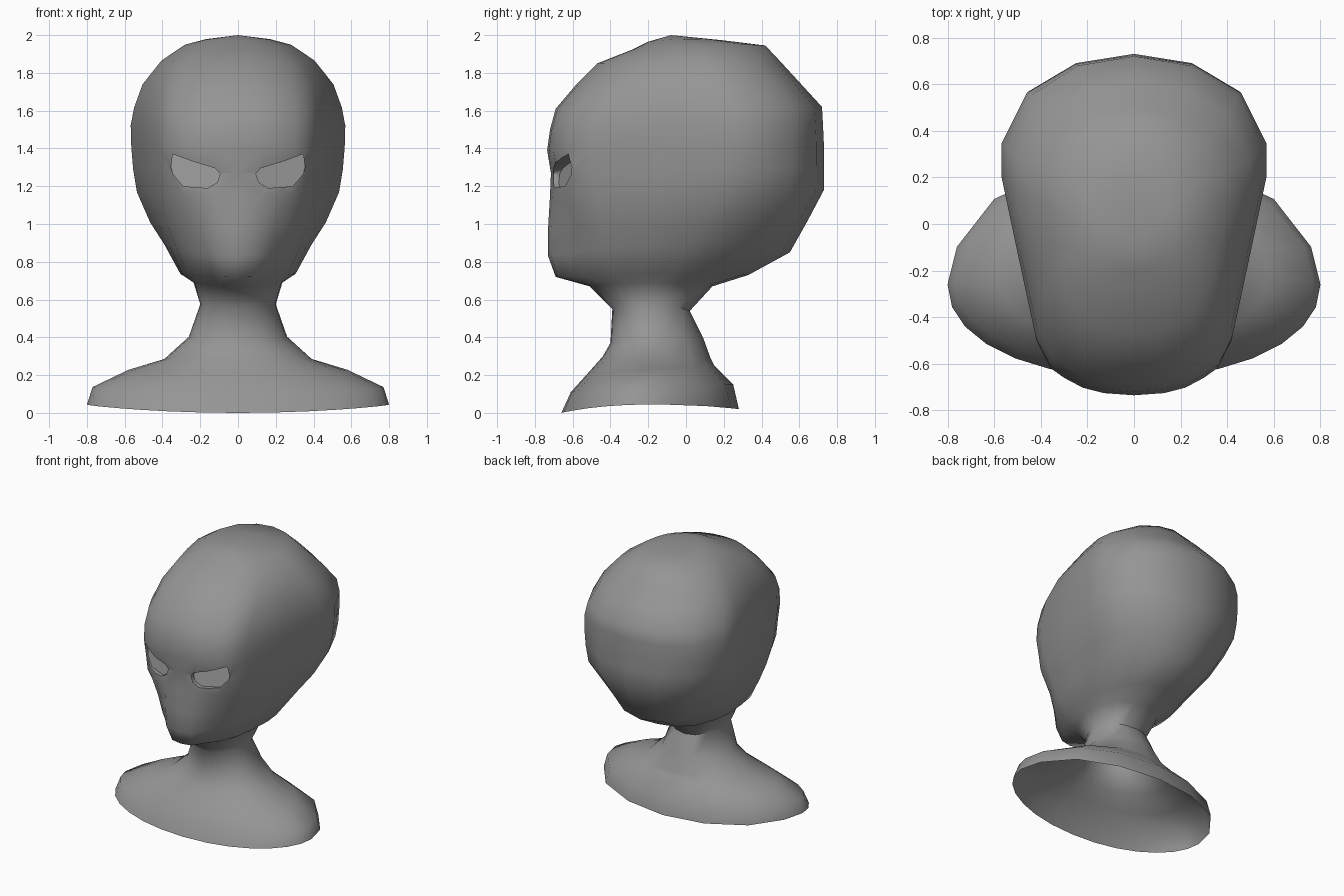
import bpy, bmesh, math

if "Cube" in bpy.data.objects:
    bpy.data.objects.remove(bpy.data.objects["Cube"])

grey = bpy.data.materials.new("stone grey")
grey.diffuse_color = (0.3, 0.3, 0.3, 1)
grey.use_nodes = True
grey.node_tree.nodes["Principled BSDF"].inputs["Base Color"].default_value = grey.diffuse_color

# Rings: front y, front z, back y, back z, half width, y of widest point,
# mask shape (0 = oval, 1 = flat-sided face), muzzle half width, lift of sides
SHOULDERS = [
    (-0.66, 0.00, 0.28, 0.02, 0.80, -0.26, 0, 0, 0.035),
    (-0.61, 0.11, 0.25, 0.15, 0.77, -0.25, 0, 0, 0.01),
    (-0.52, 0.21, 0.15, 0.25, 0.58, -0.22, 0, 0, 0.00),
    (-0.44, 0.30, 0.13, 0.29, 0.39, -0.18, 0, 0, -0.01),
    (-0.40, 0.37, 0.09, 0.40, 0.26, -0.18, 0, 0, 0.02),
    (-0.39, 0.55, 0.02, 0.54, 0.20, -0.18, 0, 0, 0.03),
]
HEAD = [
    (-0.51, 0.67, 0.14, 0.67, 0.235, -0.15, 0, 0, 0.02),
    (-0.69, 0.72, 0.33, 0.73, 0.305, -0.08, 0.2, 0.08, 0.01),
    (-0.73, 0.83, 0.55, 0.85, 0.39, 0.02, 0.45, 0.10, 0.05),
    (-0.73, 0.98, 0.64, 1.01, 0.465, 0.10, 0.65, 0.11, 0.01),
    (-0.72, 1.15, 0.73, 1.18, 0.535, 0.17, 0.9, 0.12, 0),
    (-0.715, 1.27, 0.73, 1.30, 0.555, 0.19, 1, 0.10, 0),
    (-0.735, 1.39, 0.73, 1.42, 0.565, 0.20, 1, 0, 0),
    (-0.72, 1.50, 0.725, 1.53, 0.568, 0.20, 1, 0, 0),
    (-0.69, 1.61, 0.72, 1.62, 0.55, 0.18, 0.9, 0, 0),
    (-0.58, 1.74, 0.61, 1.74, 0.505, 0.14, 0.7, 0, 0),
    (-0.47, 1.85, 0.50, 1.86, 0.405, 0.10, 0.4, 0, 0.01),
    (-0.28, 1.925, 0.42, 1.945, 0.28, 0.06, 0.2, 0, 0.015),
    (-0.20, 1.965, 0.20, 1.972, 0.17, 0.0, 0, 0, 0.01),
]
# Flat-sided half plan: share of the width, share of the depth
FACE = [(0, 0), (.23, .01), (.39, .035), (.53, .08), (.635, .125), (.74, .25),
        (.87, .62), (1, 1)]
SKULL = [(1, .28), (.81, .69), (.44, .925), (0, 1)]
OVAL_BACK = [(.95, .3), (.75, .68), (.4, .92), (0, 1)]


def ring_points(yf, zf, yb, zb, w, yw, mask, muzzle, lift):
    """Closed outline: half plan from front to back, then mirrored."""
    half = []
    power = 2 / 2.1
    for i, (fx, fy) in enumerate(FACE):
        t = math.pi / 2 * i / (len(FACE) - 1)
        ox = math.sin(t) ** power
        oy = 1 - max(math.cos(t), 0) ** power
        x = w * (ox + (fx - ox) * mask)
        y = yf + (yw - yf) * (oy + (fy - oy) * mask)
        if i == 1 and muzzle:
            x, y = muzzle, yf + 0.015
        elif i in (2, 3, 4) and muzzle and zf < 1.1:
            y += 0.04  # hollow cheek beside the muzzle
        half.append((x, y))
    for (sx, sy), (ox, oy) in zip(SKULL, OVAL_BACK):
        half.append((w * (ox + (sx - ox) * mask),
                     yw + (yb - yw) * (oy + (sy - oy) * mask)))
    outline = half + [(-x, y) for x, y in half[-2:0:-1]]
    return [(x, y, zf + (zb - zf) * (y - yf) / (yb - yf) + lift * (x / w) ** 2)
            for x, y in outline]


def make_object(name, bm):
    bmesh.ops.recalc_face_normals(bm, faces=bm.faces)
    mesh = bpy.data.meshes.new(name)
    bm.to_mesh(mesh)
    bm.free()
    mesh.materials.append(grey)
    obj = bpy.data.objects.new(name, mesh)
    bpy.context.collection.objects.link(obj)
    return obj


# Bust: one skin lofted from the shoulders to the crown
bm = bmesh.new()
rings = [[bm.verts.new(p) for p in ring_points(*r)] for r in SHOULDERS + HEAD]
count = len(rings[0])
for low, high in zip(rings, rings[1:]):
    for i in range(count):
        j = (i + 1) % count
        bm.faces.new((low[i], low[j], high[j], high[i]))
crown = bm.verts.new((0, -0.08, 2.0))
base = bm.verts.new((0, -0.19, 0.03))  # temporary cap for the eye cut
for i in range(count):
    j = (i + 1) % count
    bm.faces.new((rings[-1][i], rings[-1][j], crown))
    bm.faces.new((rings[0][j], rings[0][i], base))
bust = make_object("head_and_shoulders", bm)

# Eye sockets: slanted almond cutters whose back wall is the flat eye
ALMOND = [(0.095, 1.265), (0.12, 1.295), (0.25, 1.335), (0.345, 1.37),
          (0.355, 1.30), (0.345, 1.265), (0.29, 1.20), (0.16, 1.19), (0.11, 1.22)]
bm = bmesh.new()
for side in (1, -1):
    outer = [bm.verts.new((side * x, -0.95, z)) for x, z in ALMOND]
    # eye leans forward at the bottom
    inner = [bm.verts.new((side * x, -0.70 + 0.32 * x + 0.25 * (z - 1.26), z))
             for x, z in ALMOND]
    bm.faces.new(outer)
    bm.faces.new(inner)
    for i in range(len(ALMOND)):
        j = (i + 1) % len(ALMOND)
        bm.faces.new((outer[i], outer[j], inner[j], inner[i]))
cutter = make_object("eye_cutter", bm)
cutter.hide_render = True

bpy.context.view_layer.objects.active = bust
bust.select_set(True)
cut = bust.modifiers.new("eye_sockets", 'BOOLEAN')
cut.operation = 'DIFFERENCE'
cut.solver = 'EXACT'
cut.object = cutter
bpy.ops.object.modifier_apply(modifier=cut.name)
bpy.data.objects.remove(cutter)

# Open the underside of the shoulders
bm = bmesh.new()
bm.from_mesh(bust.data)
cap = [f for f in bm.faces if all(v.co.z < 0.08 for v in f.verts)]
bmesh.ops.delete(bm, geom=cap, context='FACES')
bm.to_mesh(bust.data)
bm.free()

bpy.ops.object.shade_smooth_by_angle(angle=math.radians(60))
